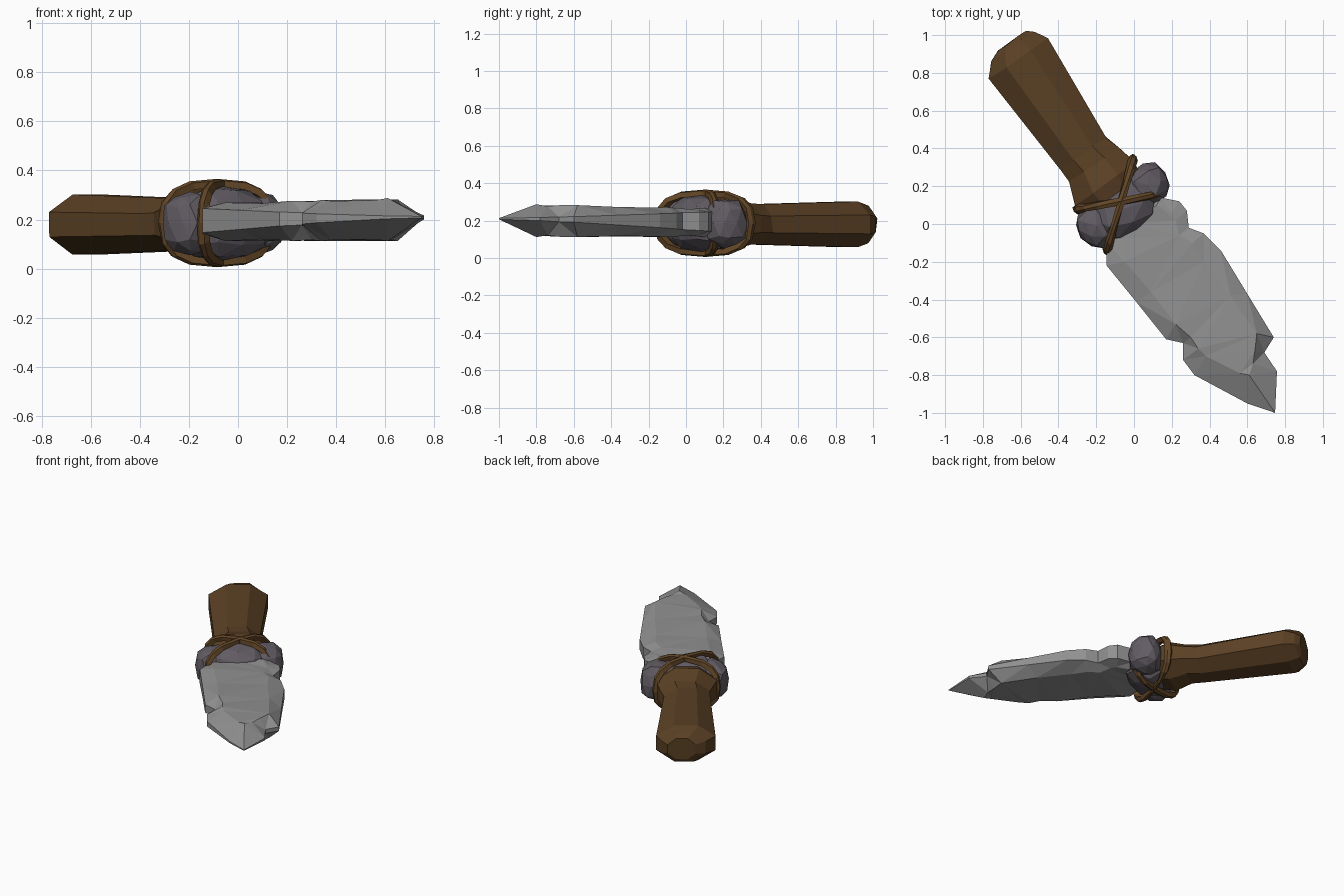
import bpy, bmesh, math, random
from mathutils import Vector

if "Cube" in bpy.data.objects:
    bpy.data.objects.remove(bpy.data.objects["Cube"])

random.seed(4)
U = Vector((0.585, -0.811, 0))   # along the knife, toward the tip
V = Vector((0.811, 0.585, 0))    # across the knife
ZC = 0.186


def place(u, v, z):
    return U * u + V * v + Vector((0, 0, z))


def material(name, rgb):
    m = bpy.data.materials.new(name)
    m.diffuse_color = (*rgb, 1)
    m.use_nodes = True
    m.node_tree.nodes["Principled BSDF"].inputs["Base Color"].default_value = m.diffuse_color
    return m


WOOD = material("brown wood", (0.105, 0.052, 0.018))
CORD = material("brown cord", (0.125, 0.062, 0.02))
WRAP = material("purple grey binding", (0.122, 0.108, 0.126))
STONE = material("grey stone", (0.28, 0.28, 0.28))


def finish(bm, name, mat):
    bmesh.ops.recalc_face_normals(bm, faces=bm.faces)
    me = bpy.data.meshes.new(name)
    bm.to_mesh(me)
    bm.free()
    me.materials.append(mat)
    ob = bpy.data.objects.new(name, me)
    bpy.context.collection.objects.link(ob)
    return ob


def loft(bm, rings, closed=False):
    """Bridge equal-length loops of points; cap the ends unless closed."""
    loops = [[bm.verts.new(p) for p in r] for r in rings]
    n = len(loops[0])
    pairs = list(zip(loops, loops[1:])) + ([(loops[-1], loops[0])] if closed else [])
    for a, b in pairs:
        for i in range(n):
            j = (i + 1) % n
            bm.faces.new((a[i], a[j], b[j], b[i]))
    if not closed:
        bm.faces.new(loops[0])
        bm.faces.new(loops[-1])
    return loops


# Handle: eight-sided stick with a chamfered butt and a flare at the binding
bm = bmesh.new()
rings = []
for u, vc, hv, zc, hz in [(-1.16, 0.045, 0.09, 0.18, 0.075),
                          (-1.135, 0.03, 0.14, 0.18, 0.10),
                          (-1.07, 0.016, 0.19, 0.18, 0.122),
                          (-0.46, 0.0, 0.148, 0.18, 0.108),
                          (-0.38, 0.012, 0.16, 0.182, 0.11),
                          (-0.26, 0.0, 0.195, 0.186, 0.14),
                          (-0.10, 0.0, 0.15, 0.186, 0.10)]:
    ring = []
    for k in range(8):
        a = math.radians(22.5 + 45 * k)
        ring.append(place(u + random.uniform(-0.008, 0.008),
                          vc + hv * math.cos(a) / 0.924,
                          zc + hz * math.sin(a) / 0.924))
    rings.append(ring)
loft(bm, rings)
finish(bm, "handle", WOOD)

# Binding: three rough faceted lumps around the joint
for name, u, v, ru, rv, rz in [("binding_middle", -0.10, 0.0, 0.155, 0.20, 0.158),
                               ("binding_right", -0.125, 0.18, 0.115, 0.12, 0.135),
                               ("binding_left", -0.105, -0.165, 0.115, 0.11, 0.13)]:
    bm = bmesh.new()
    bmesh.ops.create_icosphere(bm, subdivisions=2, radius=1)
    for vert in bm.verts:
        # push the ball toward a box, then roughen it
        p = Vector([math.copysign(abs(c) ** 0.8, c) for c in vert.co])
        p *= random.uniform(0.92, 1.02)
        vert.co = place(u + ru * p.x, v + rv * p.y, ZC + rz * p.z)
    finish(bm, name, WRAP)

# Cords: two flat straps crossing over the binding
for name, u0, slope in [("cord_one", -0.125, -0.77), ("cord_two", -0.145, 0.46)]:
    bm = bmesh.new()
    rings = []
    for k in range(16):
        a = 2 * math.pi * k / 16
        c, s = [math.copysign(abs(t) ** 0.75, t) for t in (math.cos(a), math.sin(a))]
        w = random.uniform(0.016, 0.024)
        ring = []
        for du, r in [(-w, -0.02), (w, -0.02), (w, 0.008), (0, 0.015), (-w, 0.008)]:
            v = (0.205 + r) * c
            ring.append(place(u0 + slope * 0.205 * c + du, v, ZC + (0.165 + r) * s))
        rings.append(ring)
    loft(bm, rings, closed=True)
    finish(bm, name, CORD)

# Blade: chipped outline (rim x, y, then the matching flat-face x, y)
OUTLINE = [(0.14, 0.14, 0.12, 0.10), (0.24, 0.12, 0.20, 0.06), (0.28, 0.07, 0.22, 0.02),
           (0.29, -0.02, 0.24, -0.06), (0.37, -0.05, 0.31, -0.10), (0.46, -0.14, 0.37, -0.20),
           (0.60, -0.37, 0.51, -0.38), (0.74, -0.60, 0.65, -0.58), (0.69, -0.68, 0.64, -0.67),
           (0.757, -0.78, 0.63, -0.74), (0.747, -1.0, 0.61, -0.80), (0.60, -0.95, 0.56, -0.79),
           (0.32, -0.80, 0.38, -0.70), (0.26, -0.72, 0.34, -0.66), (0.26, -0.63, 0.30, -0.60),
           (0.17, -0.61, 0.22, -0.53), (0.01, -0.41, 0.09, -0.36), (-0.145, -0.22, -0.05, -0.20),
           (-0.145, -0.10, -0.06, -0.08), (-0.08, 0.0, -0.02, 0.0)]
bm = bmesh.new()
layers = [[], [], [], []]
for x, y, fx, fy in OUTLINE:
    t = min(max((U.x * x + U.y * y) / 1.2, 0), 1)
    half = 0.05 * (1 - t) + 0.003      # blunt at the base, sharp at the tip
    mid = 0.195 + 0.015 * t
    chip = random.uniform(-0.007, 0.004)
    layers[0].append((fx, fy, 0.115 - chip))
    layers[1].append((x, y, mid - half))
    layers[2].append((x, y, mid + half))
    layers[3].append((fx, fy, 0.265 + 0.02 * t + chip))
loft(bm, layers)
bmesh.ops.triangulate(bm, faces=bm.faces[:])
finish(bm, "blade", STONE)
